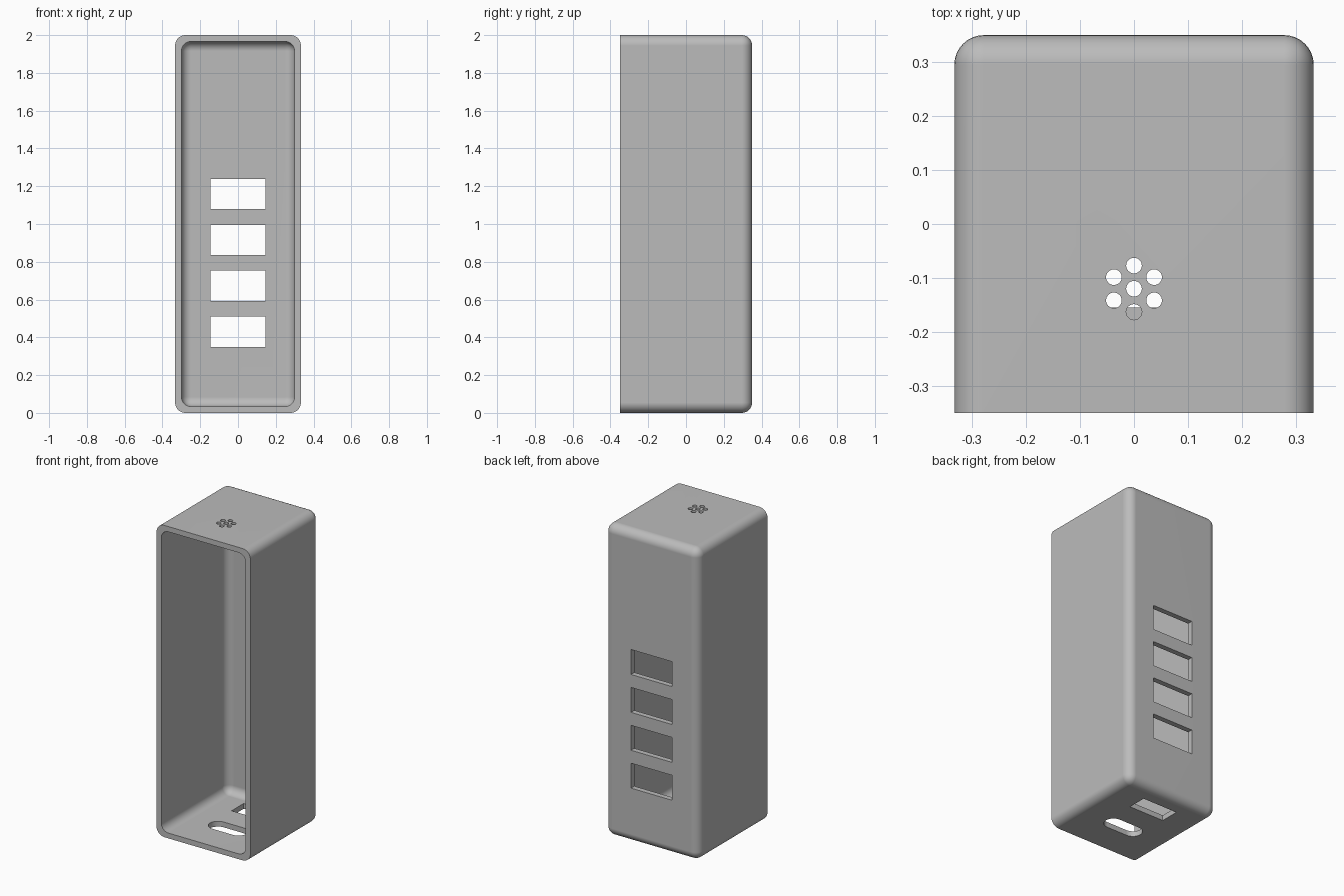
import bpy, bmesh, math
from mathutils import Matrix, Vector

cube = bpy.data.objects.get("Cube")
if cube:
    bpy.data.objects.remove(cube, do_unlink=True)

W, D, H = 0.666, 0.70, 2.0      # outer size
WALL, FILLET = 0.034, 0.055


def add_box(bm, x, y, z):
    """Box from three (low, high) ranges."""
    size = [r[1] - r[0] for r in (x, y, z)]
    mid = Vector([(r[0] + r[1]) / 2 for r in (x, y, z)])
    return bmesh.ops.create_cube(
        bm, size=1, matrix=Matrix.Translation(mid) @ Matrix.Diagonal((*size, 1)))


def add_cylinder(bm, x, y, z, radius, depth):
    bmesh.ops.create_cone(bm, cap_ends=True, segments=32, radius1=radius, radius2=radius,
                          depth=depth, matrix=Matrix.Translation((x, y, z)))


def add_slot(bm, y, z, length, radius, depth):
    """Upright stadium prism, long along x."""
    ring = []
    for side in (1, -1):
        for i in range(17):
            a = side * math.pi / 2 * (i / 8 - 1) if side > 0 else math.pi / 2 * (i / 8 + 1)
            ring.append(bm.verts.new((side * (length / 2 - radius) + radius * math.cos(a),
                                      y + radius * math.sin(a), z - depth / 2)))
    face = bm.faces.new(ring)
    top = bmesh.ops.extrude_face_region(bm, geom=[face])["geom"]
    bmesh.ops.translate(bm, vec=(0, 0, depth),
                        verts=[v for v in top if isinstance(v, bmesh.types.BMVert)])


def make_object(name, bm):
    bmesh.ops.recalc_face_normals(bm, faces=bm.faces)
    mesh = bpy.data.meshes.new(name)
    bm.to_mesh(mesh)
    bm.free()
    obj = bpy.data.objects.new(name, mesh)
    bpy.context.collection.objects.link(obj)
    return obj


def rounded_box(name, x, y, z, radius):
    """Box with every edge rounded except those of its front face."""
    bm = bmesh.new()
    add_box(bm, x, y, z)
    edges = [e for e in bm.edges if any(v.co.y > y[0] + 0.01 for v in e.verts)]
    bmesh.ops.bevel(bm, geom=edges, offset=radius, segments=8, profile=0.5, affect='EDGES')
    return make_object(name, bm)


def cut(target, cutter):
    cutter.hide_render = True
    mod = target.modifiers.new("cut", 'BOOLEAN')
    mod.operation, mod.solver, mod.object = 'DIFFERENCE', 'EXACT', cutter
    bpy.context.view_layer.objects.active = target
    bpy.ops.object.modifier_apply(modifier=mod.name)
    bpy.data.objects.remove(cutter, do_unlink=True)


# Shell, hollow and open at the front
case = rounded_box("case_shell", (-W / 2, W / 2), (-D / 2, D / 2), (0, H), FILLET)
cut(case, rounded_box("cavity", (WALL - W / 2, W / 2 - WALL), (-D, D / 2 - WALL),
                      (WALL, H - WALL), 0.05))

holes = bmesh.new()
# Four windows in the back
for i in range(4):
    z = 0.35 + i * 0.243
    add_box(holes, (-0.145, 0.145), (0.27, 0.4), (z, z + 0.16))
# Round vents in the top: one in the middle, six around it
add_cylinder(holes, 0, -0.12, H, 0.0145, 0.2)
for i in range(6):
    a = math.radians(30 + 60 * i)
    add_cylinder(holes, 0.043 * math.cos(a), -0.12 + 0.043 * math.sin(a), H, 0.0145, 0.2)
# Slot and rectangular port in the floor
add_slot(holes, -0.098, 0, 0.26, 0.057, 0.2)
add_box(holes, (-0.124, 0.124), (0.112, 0.235), (-0.1, 0.1))
cut(case, make_object("hole_cutters", holes))

# Grey plastic
grey = bpy.data.materials.new("grey plastic")
grey.use_nodes = True
colour = (0.5, 0.5, 0.5, 1)
grey.diffuse_color = colour
grey.node_tree.nodes["Principled BSDF"].inputs["Base Color"].default_value = colour
case.data.materials.clear()
case.data.materials.append(grey)

# Smooth fillets, flat walls
bpy.ops.object.select_all(action='DESELECT')
case.select_set(True)
bpy.context.view_layer.objects.active = case
bpy.ops.object.shade_smooth_by_angle(angle=math.radians(35))
weighted = case.modifiers.new("flat_walls", 'WEIGHTED_NORMAL')
weighted.keep_sharp = True
